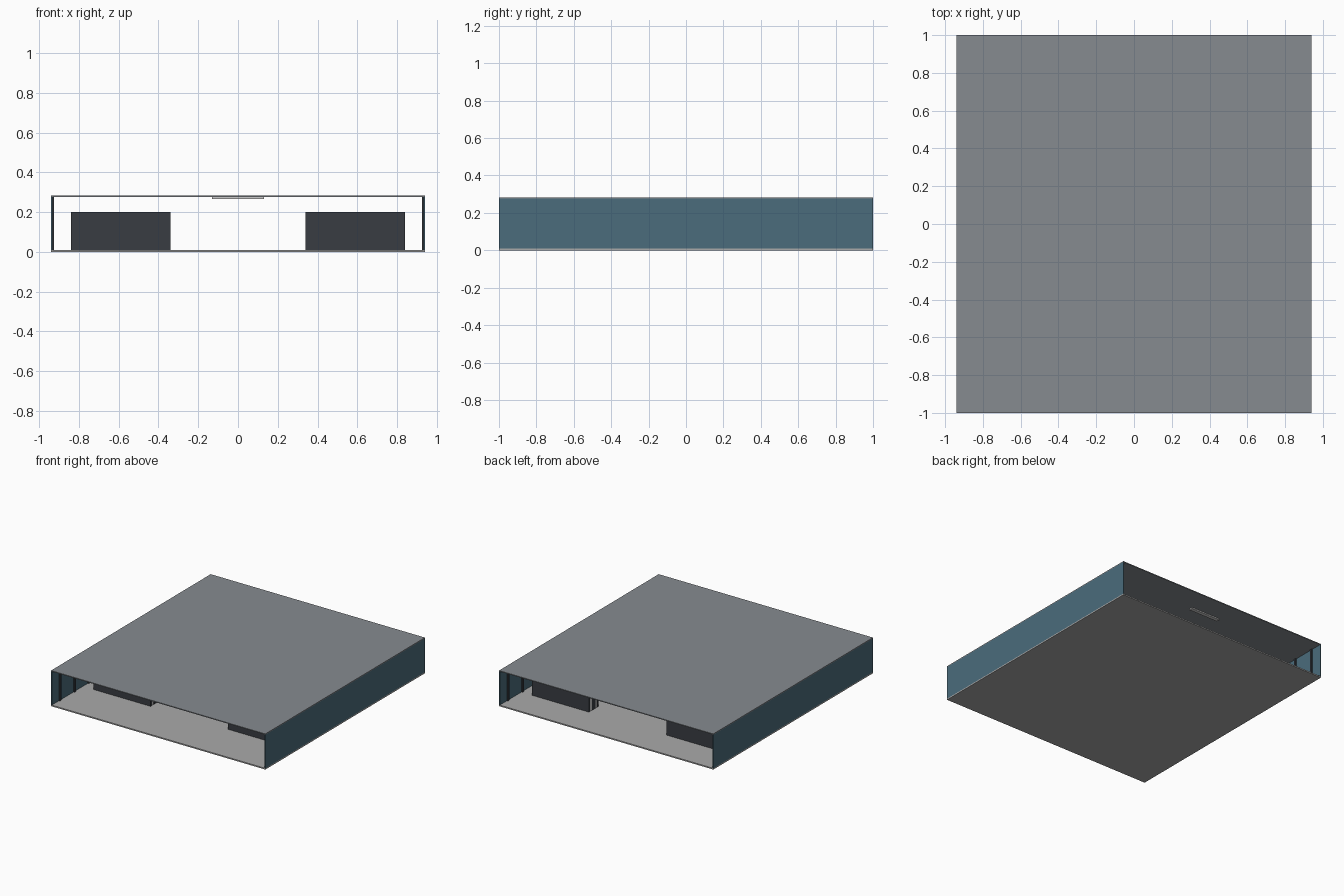
import bpy

if "Cube" in bpy.data.objects:
    bpy.data.objects.remove(bpy.data.objects["Cube"])


def material(name, rgb):
    m = bpy.data.materials.new(name)
    m.diffuse_color = (*rgb, 1)
    m.use_nodes = True
    m.node_tree.nodes["Principled BSDF"].inputs["Base Color"].default_value = m.diffuse_color
    return m


slab_grey = material("slab_grey", (0.24, 0.26, 0.28))
floor_grey = material("floor_grey", (0.40, 0.40, 0.40))
wall_blue = material("wall_blue", (0.07, 0.15, 0.20))
dark = material("dark", (0.04, 0.045, 0.055))
pale = material("pale", (0.8, 0.8, 0.78))


def box(name, x, y, z, mat):
    """Box from (min, max) ranges on each axis."""
    bpy.ops.mesh.primitive_cube_add(
        size=1, location=[(a + b) / 2 for a, b in (x, y, z)])
    ob = bpy.context.object
    ob.name = name
    ob.scale = [b - a for a, b in (x, y, z)]
    bpy.ops.object.transform_apply(location=False, rotation=False, scale=True)
    ob.data.materials.append(mat)
    return ob


def mirrored_box(name, x, y, z, mat):
    """The same box on the left and right of the hall."""
    box(name + "_right", x, y, z, mat)
    box(name + "_left", (-x[1], -x[0]), y, z, mat)


# Floor and roof slabs, open at front and back
box("floor", (-0.94, 0.94), (-1, 1), (0, 0.01), floor_grey)
box("roof", (-0.94, 0.94), (-1, 1), (0.276, 0.283), slab_grey)

# Side walls with slim posts on the inside
mirrored_box("side_wall", (0.934, 0.94), (-1, 1), (0.01, 0.276), wall_blue)
for i in range(-5, 6):
    y = i * 0.18
    mirrored_box("wall_post", (0.926, 0.934), (y - 0.01, y + 0.01),
                 (0.01, 0.276), dark)

# Two columns of cabinet rows: dark faces around a body with pale ends
for i in range(5):
    y = -0.61 + i * 0.305
    mirrored_box("cabinet_front", (0.34, 0.84), (y, y + 0.015), (0.01, 0.2), dark)
    mirrored_box("cabinet_frame", (0.342, 0.838), (y + 0.015, y + 0.04),
                 (0.01, 0.198), pale)
    mirrored_box("cabinet_body", (0.34, 0.84), (y + 0.04, y + 0.08), (0.01, 0.2), dark)
    mirrored_box("cabinet_rear_frame", (0.342, 0.838), (y + 0.08, y + 0.105),
                 (0.01, 0.198), pale)
    mirrored_box("cabinet_back", (0.34, 0.84), (y + 0.105, y + 0.12), (0.01, 0.2), dark)

# Ceiling light strips over the centre aisle
for i in range(-2, 3):
    y = i * 0.4
    box("ceiling_light", (-0.13, 0.13), (y - 0.015, y + 0.015),
        (0.267, 0.276), pale)
